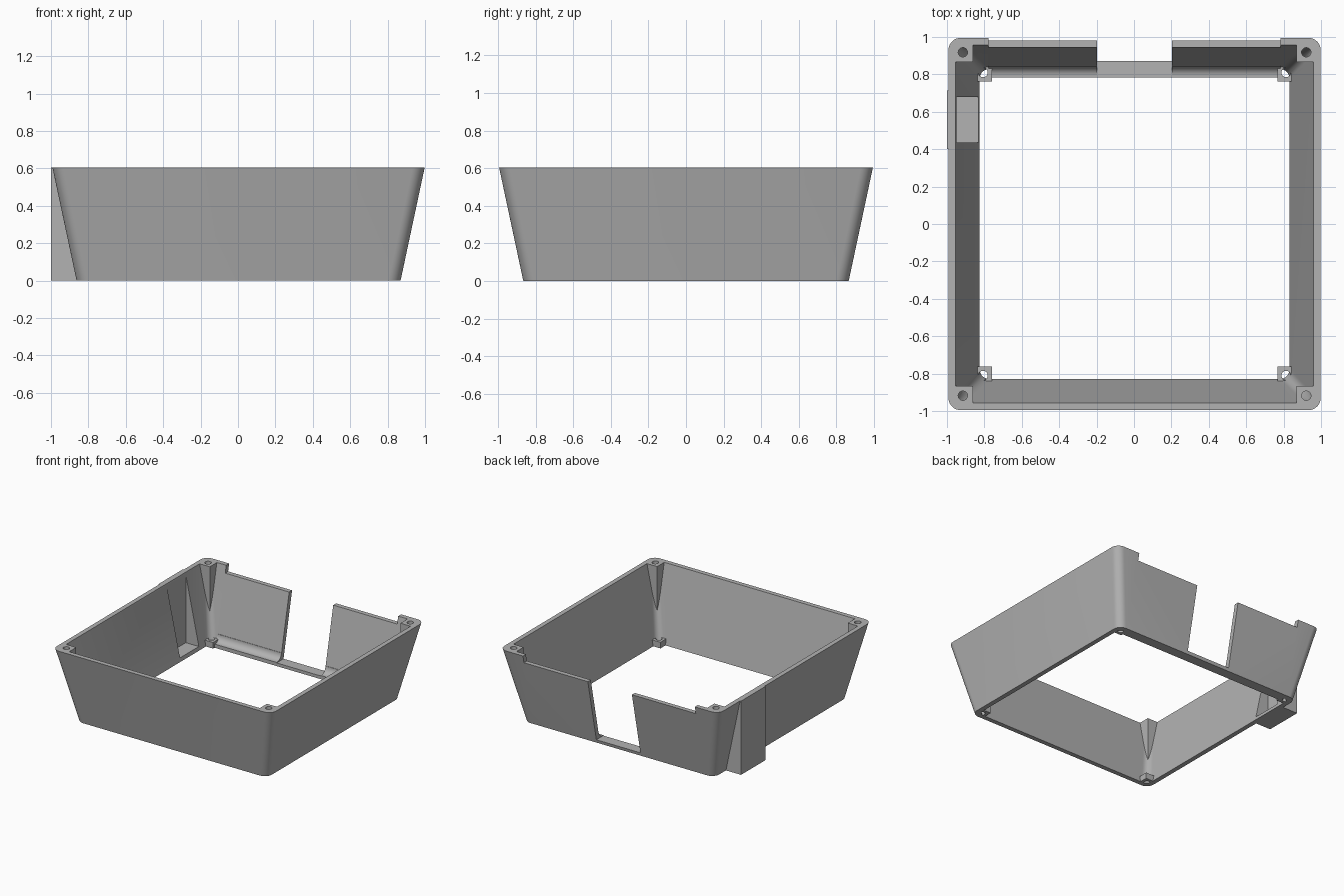
import bpy
import bmesh
import math
from mathutils import Matrix, Vector

old = bpy.data.objects.get("Cube")
if old:
    bpy.data.objects.remove(old, do_unlink=True)

HEIGHT = 0.605
TOP, BOTTOM, WALL = 0.995, 0.866, 0.038

grey = bpy.data.materials.new("plain grey")
grey.use_nodes = True
grey.diffuse_color = (0.45, 0.45, 0.45, 1)
grey.node_tree.nodes["Principled BSDF"].inputs["Base Color"].default_value = (0.45, 0.45, 0.45, 1)


def finish(bm, name):
    bmesh.ops.recalc_face_normals(bm, faces=bm.faces)
    mesh = bpy.data.meshes.new(name)
    bm.to_mesh(mesh)
    bm.free()
    mesh.materials.append(grey)
    obj = bpy.data.objects.new(name, mesh)
    bpy.context.collection.objects.link(obj)
    return obj


def box(name, lo, hi):
    lo, hi = Vector(lo), Vector(hi)
    bm = bmesh.new()
    bmesh.ops.create_cube(bm, size=1, matrix=Matrix.Translation((lo + hi) / 2) @ Matrix.Diagonal((*(hi - lo), 1)))
    return finish(bm, name)


def cylinder(name, x, y, z, radius, depth):
    bm = bmesh.new()
    bmesh.ops.create_cone(bm, cap_ends=True, segments=24, radius1=radius, radius2=radius,
                          depth=depth, matrix=Matrix.Translation((x, y, z)))
    return finish(bm, name)


def prism(name, points, shift):
    """Extrude a closed outline by a shift vector."""
    bm = bmesh.new()
    face = bm.faces.new([bm.verts.new(p) for p in points])
    new = bmesh.ops.extrude_face_region(bm, geom=[face], use_keep_orig=True)["geom"]
    bmesh.ops.translate(bm, vec=shift, verts=[v for v in new if isinstance(v, bmesh.types.BMVert)])
    return finish(bm, name)


def rounded_loop(bm, half, radius, z, steps=8):
    verts = []
    for quarter in range(4):
        for i in range(steps + 1):
            a = math.pi / 2 * (quarter + i / steps)
            cx = (half - radius) * (1 if quarter in (0, 3) else -1)
            cy = (half - radius) * (1 if quarter in (0, 1) else -1)
            verts.append(bm.verts.new((cx + radius * math.cos(a), cy + radius * math.sin(a), z)))
    return verts


def bridge(bm, a, b):
    for i in range(len(a)):
        j = (i + 1) % len(a)
        bm.faces.new((a[i], a[j], b[j], b[i]))


def combine(target, other, operation):
    """Apply one boolean and discard the helper."""
    mod = target.modifiers.new("cut", 'BOOLEAN')
    mod.operation, mod.solver, mod.object = operation, 'EXACT', other
    bpy.context.view_layer.update()
    result = bpy.data.meshes.new_from_object(target.evaluated_get(bpy.context.evaluated_depsgraph_get()))
    target.modifiers.clear()
    target.data = result
    bpy.data.objects.remove(other, do_unlink=True)


def core(name):
    """Solid reaching to the middle of the sloping walls."""
    bm = bmesh.new()
    low = rounded_loop(bm, BOTTOM - WALL / 2, 0.055, 0)
    high = rounded_loop(bm, TOP - WALL / 2, 0.055, HEIGHT)
    bridge(bm, low, high)
    bm.faces.new(low)
    bm.faces.new(high)
    return finish(bm, name)


# Sloping four-sided shell, open above and below
bm = bmesh.new()
loops = [rounded_loop(bm, BOTTOM, 0.065, 0), rounded_loop(bm, TOP, 0.065, HEIGHT),
         rounded_loop(bm, TOP - WALL, 0.05, HEIGHT), rounded_loop(bm, BOTTOM - WALL, 0.05, 0)]
for k in range(4):
    bridge(bm, loops[k], loops[(k + 1) % 4])
body = finish(bm, "enclosure_body")

# Upright housing on the right wall, with a pocket opening inwards
combine(body, prism("side_housing", [(-1.003, 0.40, 0), (-0.848, 0.40, 0),
                                     (-0.976, 0.40, HEIGHT), (-1.003, 0.40, HEIGHT)],
                    (0, 0.315, 0)), 'UNION')
combine(body, box("pocket_cutter", (-0.953, 0.435, 0.03), (-0.7, 0.68, 0.7)), 'DIFFERENCE')

# Filleted ledge along the foot of the back wall
outline = [(-0.78, 0.85, 0), (-0.78, 0.782, 0), (-0.78, 0.782, 0.03)]
for i in range(9):
    a = math.pi / 2 * i / 8
    outline.append((-0.78, 0.79 + 0.053 * math.sin(a), 0.085 - 0.055 * math.cos(a)))
outline.append((-0.78, 0.857, 0.085))
combine(body, prism("back_ledge", outline, (1.56, 0, 0)), 'UNION')

# Screw posts under the rim and small feet blocks in each corner
for sx in (-1, 1):
    for sy in (-1, 1):
        for inner, low, high, hole in ((0.865, 0.1, HEIGHT, 0.918), (0.763, 0, 0.05, 0.81)):
            xs, ys = sorted((sx * inner, sx * 1.1)), sorted((sy * inner, sy * 1.1))
            post = box("corner_post", (xs[0], ys[0], low), (xs[1], ys[1], high))
            combine(post, core("wall_core"), 'INTERSECT')
            combine(post, cylinder("screw_hole", sx * hole, sy * hole, 0.3, 0.025, 0.8), 'DIFFERENCE')
            combine(body, post, 'UNION')

# Lowered back rim and the central doorway
combine(body, box("rim_cutter", (-0.78, 0.75, 0.545), (0.78, 1.1, 0.8)), 'DIFFERENCE')
combine(body, box("doorway_cutter", (-0.2, 0.7, 0.026), (0.2, 1.1, 0.8)), 'DIFFERENCE')

body.data.transform(Matrix.Translation((0.003, 0, 0)))
body.data.materials.clear()
body.data.materials.append(grey)
bpy.context.view_layer.objects.active = body
body.select_set(True)
bpy.ops.object.shade_smooth_by_angle(angle=math.radians(30))
